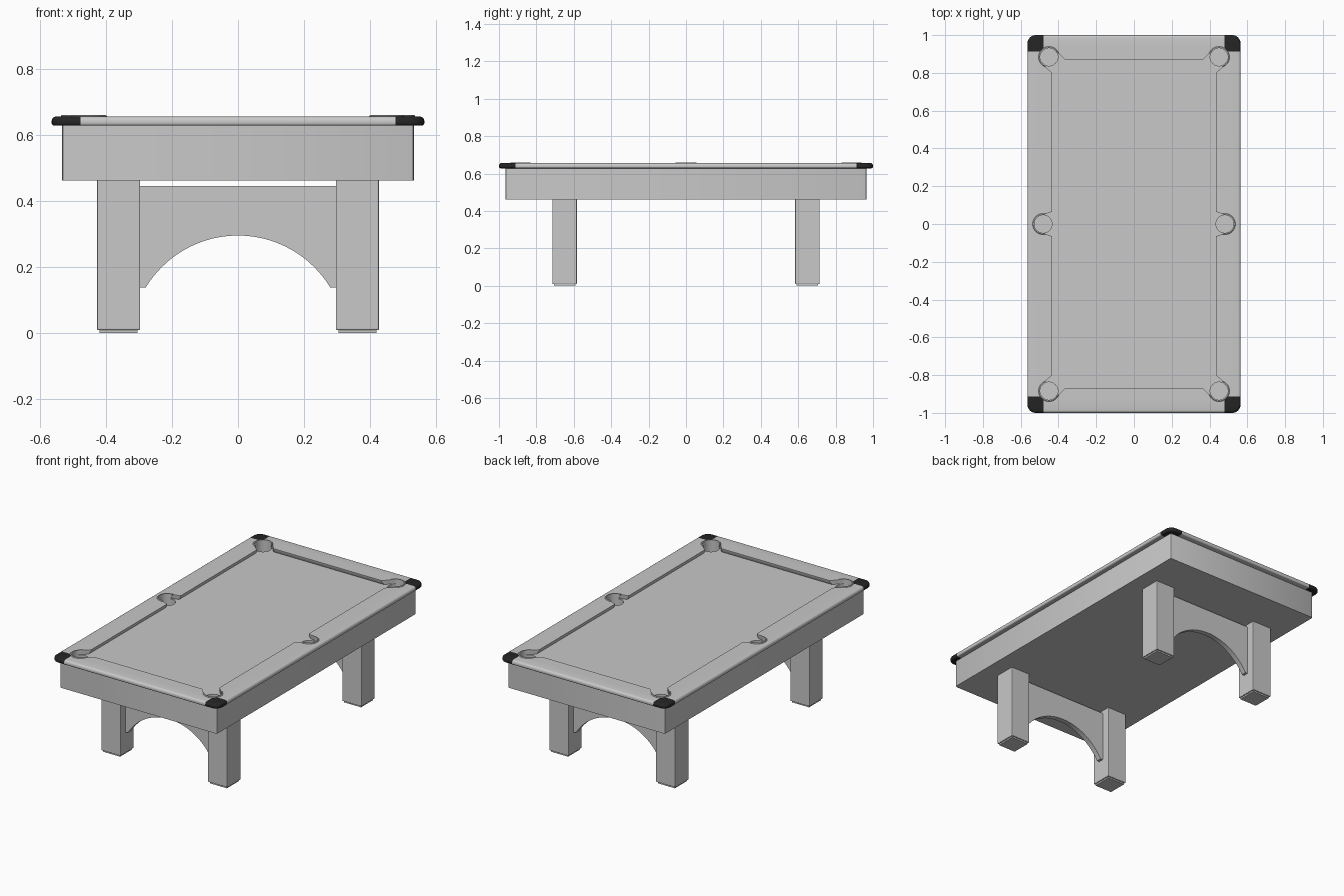
import bpy, bmesh, math
from mathutils import Vector, Matrix

cube = bpy.data.objects.get("Cube")
if cube:
    bpy.data.objects.remove(cube, do_unlink=True)


def material(name, value):
    m = bpy.data.materials.new(name)
    m.use_nodes = True
    color = (value, value, value, 1)
    m.diffuse_color = color
    m.node_tree.nodes["Principled BSDF"].inputs["Base Color"].default_value = color
    return m


grey = material("light_grey", 0.58)
black = material("black", 0.018)


def finish(bm, name, mats=(grey,)):
    bmesh.ops.recalc_face_normals(bm, faces=bm.faces)
    me = bpy.data.meshes.new(name)
    bm.to_mesh(me)
    bm.free()
    for m in mats:
        me.materials.append(m)
    ob = bpy.data.objects.new(name, me)
    bpy.context.collection.objects.link(ob)
    return ob


def box(x0, x1, y0, y1, z0, z1, corner=0.0, top=0.0, bottom=0.0, segs=2):
    """Box with rounded upright edges, top rim and bottom rim."""
    bm = bmesh.new()
    size = Vector((x1 - x0, y1 - y0, z1 - z0))
    mid = Vector((x0 + x1, y0 + y1, z0 + z1)) / 2
    bmesh.ops.create_cube(bm, size=1, matrix=Matrix.Translation(mid) @ Matrix.Diagonal((*size, 1)))
    if corner:
        edges = [e for e in bm.edges if abs(e.verts[0].co.z - e.verts[1].co.z) > 1e-4]
        bmesh.ops.bevel(bm, geom=edges, offset=corner, segments=segs, profile=0.5, affect='EDGES')
    for z, r in ((z1, top), (z0, bottom)):
        if r:
            edges = [e for e in bm.edges if all(abs(v.co.z - z) < 1e-5 for v in e.verts)]
            bmesh.ops.bevel(bm, geom=edges, offset=r, segments=4, profile=0.5, affect='EDGES')
    return bm


def loft(bm, rings):
    """Closed solid through matching rings of points."""
    loops = [[bm.verts.new(p) for p in ring] for ring in rings]
    n = len(loops[0])
    for a, b in zip(loops, loops[1:]):
        for i in range(n):
            j = (i + 1) % n
            bm.faces.new((a[i], a[j], b[j], b[i]))
    bm.faces.new(loops[0][::-1])
    bm.faces.new(loops[-1])


def circle(c, r, z, n=32):
    return [(c[0] + r * math.cos(math.tau * i / n), c[1] + r * math.sin(math.tau * i / n), z)
            for i in range(n)]


def cut(ob, *cutters):
    for c in cutters:
        mod = ob.modifiers.new("cut", 'BOOLEAN')
        mod.operation = 'DIFFERENCE'
        mod.solver = 'EXACT'
        mod.object = c
    dg = bpy.context.evaluated_depsgraph_get()
    me = bpy.data.meshes.new_from_object(ob.evaluated_get(dg))
    ob.modifiers.clear()
    ob.data = me


def smooth(ob, angle=35):
    bpy.ops.object.select_all(action='DESELECT')
    bpy.context.view_layer.objects.active = ob
    ob.select_set(True)
    bpy.ops.object.shade_smooth_by_angle(angle=math.radians(angle))


# Pocket layout
pockets = [(sx * 0.45, sy * 0.884) for sx in (-1, 1) for sy in (-1, 1)]
pockets += [(-0.481, 0), (0.481, 0)]
HOLE, RIM = 0.047, 0.056
CLOTH, RAIL_TOP = 0.63, 0.656

# Cutter for the pocket wells
bm = bmesh.new()
for p in pockets:
    loft(bm, [circle(p, HOLE, 0.53), circle(p, HOLE, 0.72)])
wells = finish(bm, "well_cutter", ())

# Cutter for the playing field, undercut below the cushion nose
quarter = [(0.48, 0.05), (0.434, 0.065), (0.434, 0.80), (0.476, 0.84), (0.41, 0.915), (0.365, 0.868)]
right_side = [(x, -y) for x, y in quarter[::-1]] + quarter
outline = right_side + [(-x, -y) for x, y in right_side]
bm = bmesh.new()
loft(bm, [[(x * sx, y * sy, z) for x, y in outline]
          for z, sx, sy in ((0.615, 1.045, 1.022), (0.649, 1, 1), (0.72, 1, 1))])
field = finish(bm, "field_cutter", ())

# Body with the cloth bed on top
body = finish(box(-0.533, 0.533, -0.965, 0.965, 0.462, CLOTH, corner=0.01), "table_body")
cut(body, wells)

# Rail frame with black corner caps
bm = box(-0.565, 0.565, -1, 1, 0.628, RAIL_TOP, corner=0.045, top=0.014, bottom=0.008, segs=6)
for axis, d in (((1, 0, 0), 0.478), ((0, 1, 0), 0.912)):
    for s in (-1, 1):
        bmesh.ops.bisect_plane(bm, geom=bm.verts[:] + bm.edges[:] + bm.faces[:],
                               plane_co=Vector(axis) * d * s, plane_no=axis)
for f in bm.faces:
    c = f.calc_center_median()
    f.material_index = int(abs(c.x) > 0.478 and abs(c.y) > 0.912)
rails = finish(bm, "rail_frame", (grey, black))
cut(rails, field, wells)

# Raised pocket rims
bm = bmesh.new()
for p in pockets:
    loft(bm, [circle(p, RIM, 0.636), circle(p, RIM, 0.657), circle(p, RIM - 0.003, 0.66)])
rims = finish(bm, "pocket_rims")
cut(rims, field, wells)

for ob in (body, rails, rims):
    smooth(ob)
for c in (wells, field):
    bpy.data.objects.remove(c, do_unlink=True)

# Legs with inset feet
LX, LY, LH = 0.362, 0.649, 0.0655
for sx, side in ((1, "left"), (-1, "right")):
    for sy, end in ((-1, "front"), (1, "back")):
        x, y = sx * LX, sy * LY
        for part, h, z0, z1, bev in (("leg", LH, 0.009, 0.464, 0.004), ("foot", 0.058, 0, 0.012, 0)):
            finish(box(x - h, x + h, y - h, y + h, z0, z1, corner=bev, bottom=bev),
                   f"{end}_{side}_{part}")

# Arched panels between the legs
R, CZ, N = 0.327, -0.032, 32
half = math.asin(0.28 / R)
arc = [(R * math.sin(half * (2 * i / N - 1)), CZ + R * math.cos(half * (2 * i / N - 1)))
       for i in range(N + 1)]
profile = [(-0.3, 0.445), (-0.3, 0.137)] + arc + [(0.3, 0.137), (0.3, 0.445)]
for sy, end in ((-1, "front"), (1, "back")):
    bm = bmesh.new()
    loft(bm, [[(x, sy * LY + t, z) for x, z in profile] for t in (-0.016, 0.016)])
    smooth(finish(bm, f"{end}_arch_panel"))
